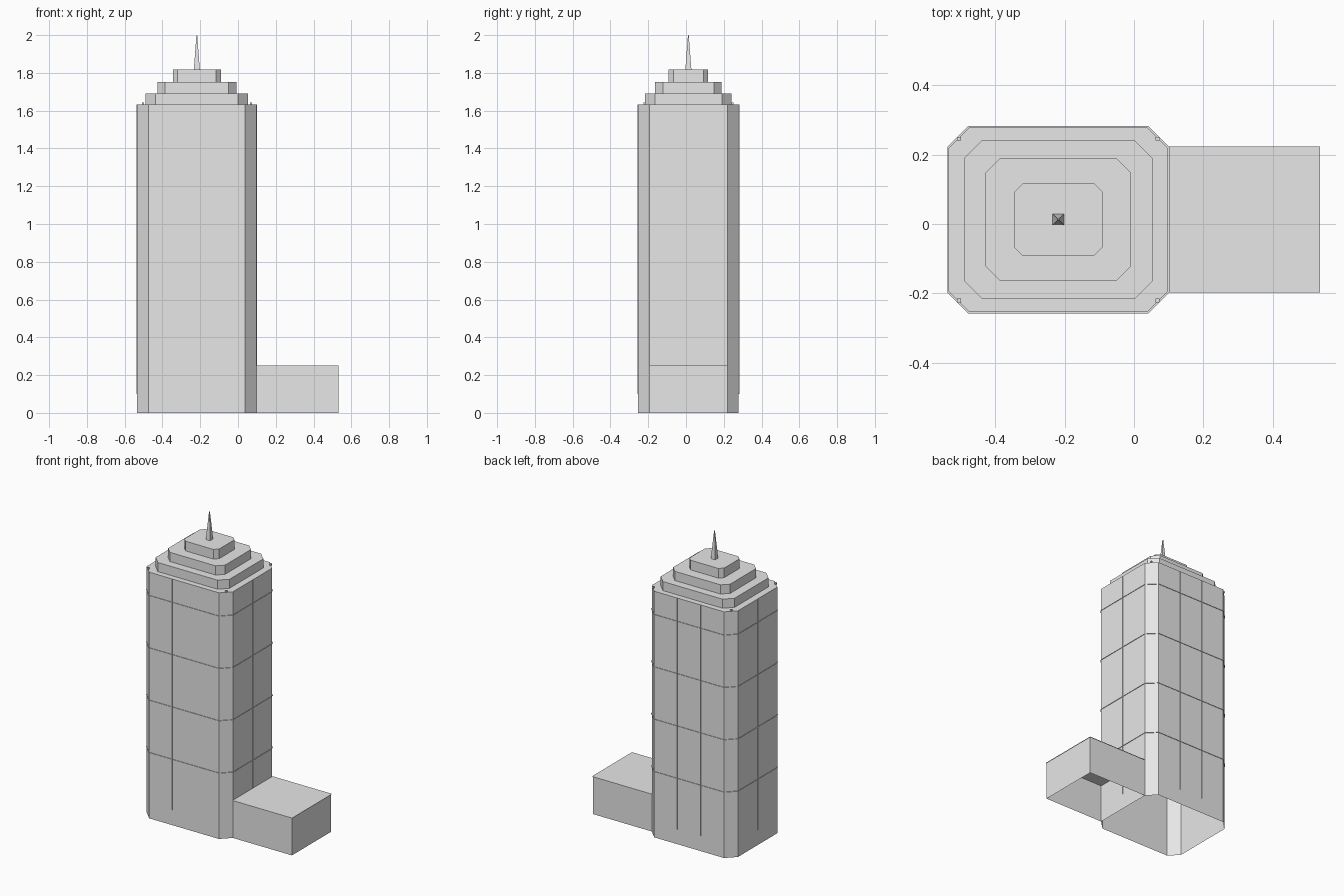
import bpy

if "Cube" in bpy.data.objects:
    bpy.data.objects.remove(bpy.data.objects["Cube"], do_unlink=True)

# Single concrete colour
grey = bpy.data.materials.new("concrete_grey")
grey.use_nodes = True
tone = (0.8, 0.8, 0.8, 1)
grey.diffuse_color = tone
grey.node_tree.nodes["Principled BSDF"].inputs["Base Color"].default_value = tone

CX, CY = -0.218, 0.0125       # tower axis
HX, HY, CUT = 0.316, 0.266, 0.06
TOP = 1.632
LIP = 0.0035                  # projection of ribs and bands


def build(name, verts, faces):
    mesh = bpy.data.meshes.new(name)
    mesh.from_pydata(verts, [], faces)
    mesh.materials.append(grey)
    obj = bpy.data.objects.new(name, mesh)
    bpy.context.collection.objects.link(obj)
    return obj


def octagon(hx, hy, cut, z):
    quarter = [(hx, hy - cut), (hx - cut, hy)]
    pts = quarter + [(-x, y) for x, y in reversed(quarter)]
    pts += [(-x, -y) for x, y in pts]
    return [(CX + x, CY + y, z) for x, y in pts]


def rectangle(x0, x1, y0, y1, z):
    return [(x0, y0, z), (x1, y0, z), (x1, y1, z), (x0, y1, z)]


def loft(name, rings, cap=True):
    """Join rings upward with side faces, leaving the underside open."""
    n = len(rings[0])
    faces = []
    for r in range(len(rings) - 1):
        a, b = r * n, (r + 1) * n
        faces += [(a + i, a + (i + 1) % n, b + (i + 1) % n, b + i) for i in range(n)]
    if cap:
        last = (len(rings) - 1) * n
        faces.append(tuple(range(last, last + n)))
    return build(name, [v for ring in rings for v in ring], faces)


def prism(name, hx, hy, cut, z0, z1):
    return loft(name, [octagon(hx, hy, cut, z0), octagon(hx, hy, cut, z1)])


def box(name, x, y, h, z0, z1, h_top):
    return loft(name, [rectangle(x - k, x + k, y - k, y + k, z)
                       for k, z in ((h, z0), (h_top, z1))])


# Main shaft and stepped crown
prism("tower_shaft", HX, HY, CUT, 0, TOP)
prism("lower_crown_tier", 0.271, 0.229, 0.052, TOP, 1.692)
prism("middle_crown_tier", 0.209, 0.176, 0.041, 1.692, 1.753)
prism("upper_crown_tier", 0.127, 0.105, 0.025, 1.753, 1.817)
box("spire", CX, CY, 0.016, 1.817, 2.0, 0.002)

# Paper-thin floor bands around the shaft
for i in range(4):
    z = 0.438 + i * 0.347
    loft(f"floor_band_{i + 1}", [octagon(HX + LIP, HY + LIP, CUT, z),
                                 octagon(HX, HY, CUT, z)], cap=False)


# Paper-thin upright ribs standing out from the walls
def rib(name, inner, outer):
    build(name, [(*inner, 0.1), (*outer, 0.1), (*outer, TOP), (*inner, TOP)],
          [(0, 1, 2, 3)])


for side, s in (("front", -1), ("back", 1)):
    for label, t in (("right", -1), ("left", 1)):
        x = CX + t * (HX - CUT) / 3
        rib(f"{side}_{label}_rib", (x, CY + s * HY), (x, CY + s * (HY + LIP)))
for side, s in (("right", -1), ("left", 1)):
    rib(f"{side}_rib", (CX + s * HX, CY), (CX + s * (HX + LIP), CY))

# Small posts on the roof corners
for sx in (-1, 1):
    for sy in (-1, 1):
        box("roof_post", CX + sx * 0.286, CY + sy * 0.233, 0.0055, TOP, 1.644, 0.0055)

# Low side wing with open underside and a slightly overhanging roof sheet
x0, x1, y0, y1 = CX + HX, 0.531, CY - HY + CUT, CY + HY - CUT
loft("wing_walls", [rectangle(x0, x1, y0, y1, z) for z in (0, 0.25)], cap=False)
build("wing_roof", rectangle(x0, x1 + 0.004, y0 - 0.004, y1 + 0.004, 0.25), [(0, 1, 2, 3)])
